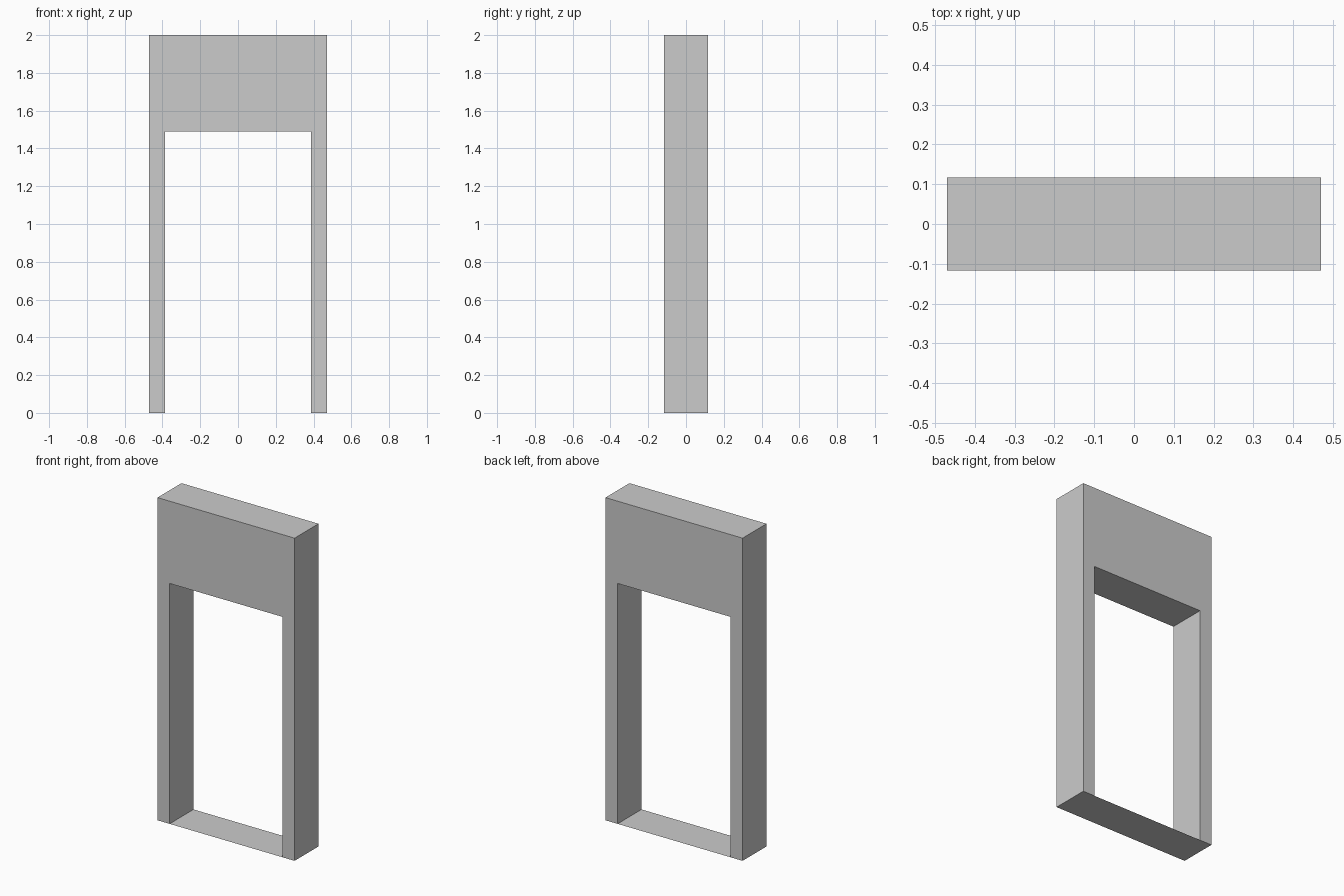
import bpy, bmesh

if "Cube" in bpy.data.objects:
    bpy.data.objects.remove(bpy.data.objects["Cube"])

W, D, H = 0.47, 0.117, 2.0      # half width, half depth, height
OW, OH = 0.387, 1.49            # opening half width and height


def make_object(name, bm):
    bmesh.ops.recalc_face_normals(bm, faces=bm.faces)
    mesh = bpy.data.meshes.new(name)
    bm.to_mesh(mesh)
    bm.free()
    obj = bpy.data.objects.new(name, mesh)
    bpy.context.collection.objects.link(obj)
    return obj


# Door surround: jambs and deep header as one extruded profile
profile = [(-W, 0), (-OW, 0), (-OW, OH), (OW, OH), (OW, 0), (W, 0), (W, H), (-W, H)]
bm = bmesh.new()
face = bm.faces.new([bm.verts.new((x, -D, z)) for x, z in profile])
ext = bmesh.ops.extrude_face_region(bm, geom=[face], use_keep_orig=True)
verts = [g for g in ext["geom"] if isinstance(g, bmesh.types.BMVert)]
bmesh.ops.translate(bm, vec=(0, 2 * D, 0), verts=verts)
make_object("door_surround", bm)

# Threshold: paper-thin sheet closing the bottom between the jambs
bm = bmesh.new()
bm.faces.new([bm.verts.new((x, y, 0)) for x, y in
              [(-OW, -D), (OW, -D), (OW, D), (-OW, D)]])
make_object("threshold", bm)
